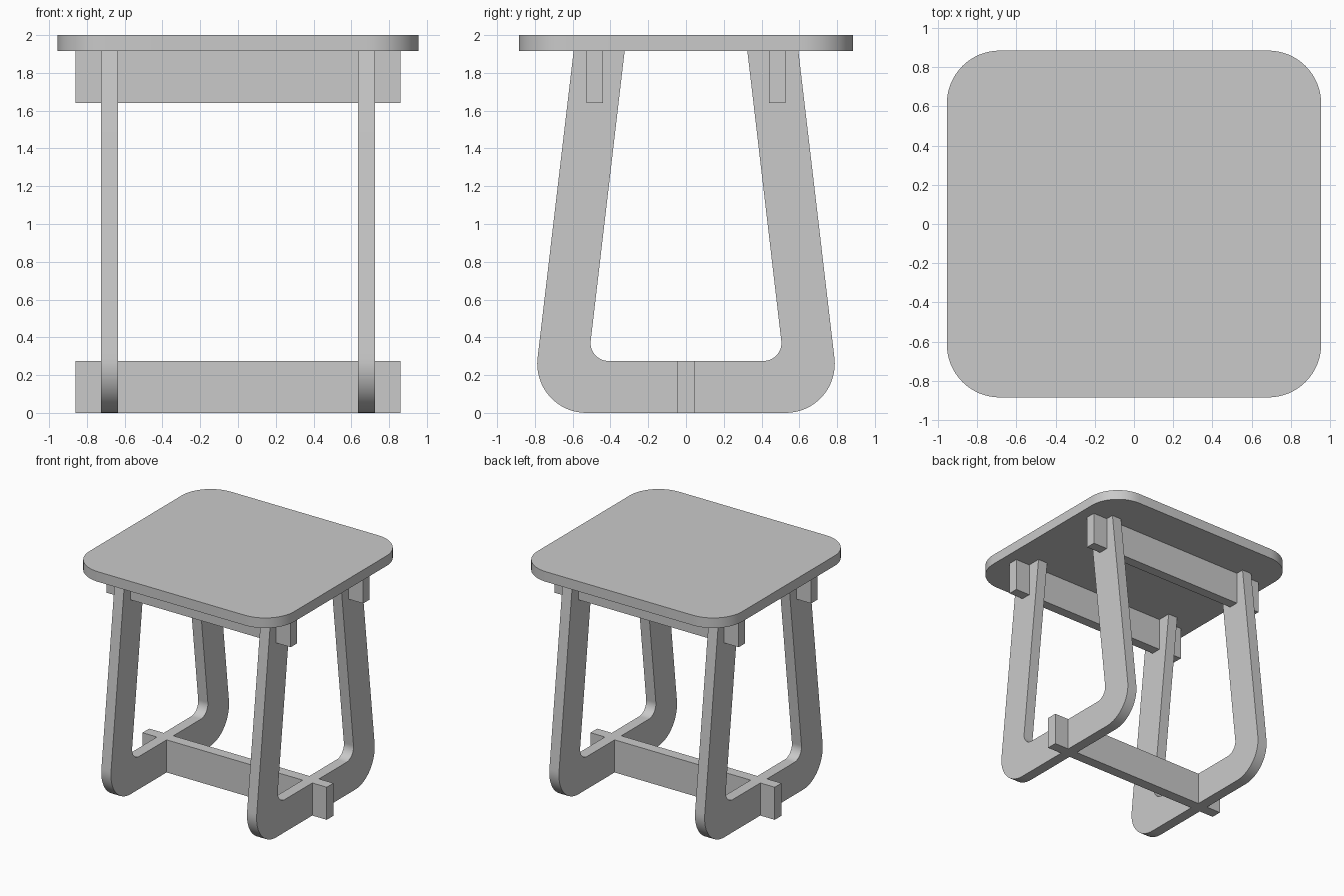
import bpy
import bmesh
from math import radians, sin, tan
from mathutils import Vector

if "Cube" in bpy.data.objects:
    bpy.data.objects.remove(bpy.data.objects["Cube"])

GREY = (0.59, 0.59, 0.59, 1)
mat = bpy.data.materials.new("plain grey")
mat.use_nodes = True
mat.diffuse_color = GREY
mat.node_tree.nodes["Principled BSDF"].inputs["Base Color"].default_value = GREY


def rounded(corners, steps=16):
    """Replace each (a, b, radius) corner of a closed outline with an arc."""
    points = []
    for i, (a, b, radius) in enumerate(corners):
        p = Vector((a, b))
        if radius == 0:
            points.append(p)
            continue
        u = (Vector(corners[i - 1][:2]) - p).normalized()
        v = (Vector(corners[(i + 1) % len(corners)][:2]) - p).normalized()
        half = u.angle(v) / 2
        reach = radius / tan(half)
        centre = p + (u + v).normalized() * radius / sin(half)
        start, end = p + u * reach - centre, p + v * reach - centre
        for k in range(steps + 1):
            spoke = start.lerp(end, k / steps) if k in (0, steps) else start.slerp(end, k / steps)
            points.append(centre + spoke.normalized() * radius)
    return points


def prism(name, outline, to_3d, direction):
    """Extrude a flat outline into a solid board."""
    bm = bmesh.new()
    face = bm.faces.new([bm.verts.new(to_3d(p)) for p in outline])
    out = bmesh.ops.extrude_face_region(bm, geom=[face], use_keep_orig=True)
    moved = [g for g in out["geom"] if isinstance(g, bmesh.types.BMVert)]
    bmesh.ops.translate(bm, verts=moved, vec=direction)
    bmesh.ops.recalc_face_normals(bm, faces=bm.faces)
    mesh = bpy.data.meshes.new(name)
    bm.to_mesh(mesh)
    bm.free()
    mesh.materials.append(mat)
    obj = bpy.data.objects.new(name, mesh)
    bpy.context.collection.objects.link(obj)
    bpy.ops.object.select_all(action="DESELECT")
    obj.select_set(True)
    bpy.context.view_layer.objects.active = obj
    bpy.ops.object.shade_smooth_by_angle(angle=radians(30))


def bar(name, y, width, bottom, top):
    """Straight rail running from side to side."""
    outline = [Vector(p) for p in ((y - width / 2, bottom), (y + width / 2, bottom),
                                   (y + width / 2, top), (y - width / 2, top))]
    prism(name, outline, lambda p: (-0.86, p.x, p.y), (1.72, 0, 0))


# Table top with rounded corners
TOP = 1.915
W, D, R = 0.955, 0.885, 0.27
prism("table_top", rounded([(-W, -D, R), (W, -D, R), (W, D, R), (-W, D, R)]),
      lambda p: (p.x, p.y, TOP), (0, 0, 2 - TOP))

# Two tapering U-shaped leg frames
half_leg = [(0.82, 0, 0.26), (0.595, TOP, 0), (0.325, TOP, 0), (0.517, 0.275, 0.095)]
leg = half_leg + [(-y, z, r) for y, z, r in reversed(half_leg)]
for name, x in (("left_leg_frame", 0.68), ("right_leg_frame", -0.68)):
    prism(name, rounded(leg), lambda p: (x - 0.045, p.x, p.y), (0.09, 0, 0))

# Rails under the top and the low stretcher
bar("front_rail", -0.483, 0.085, 1.64, TOP)
bar("back_rail", 0.483, 0.085, 1.64, TOP)
bar("stretcher", 0, 0.09, 0, 0.275)
